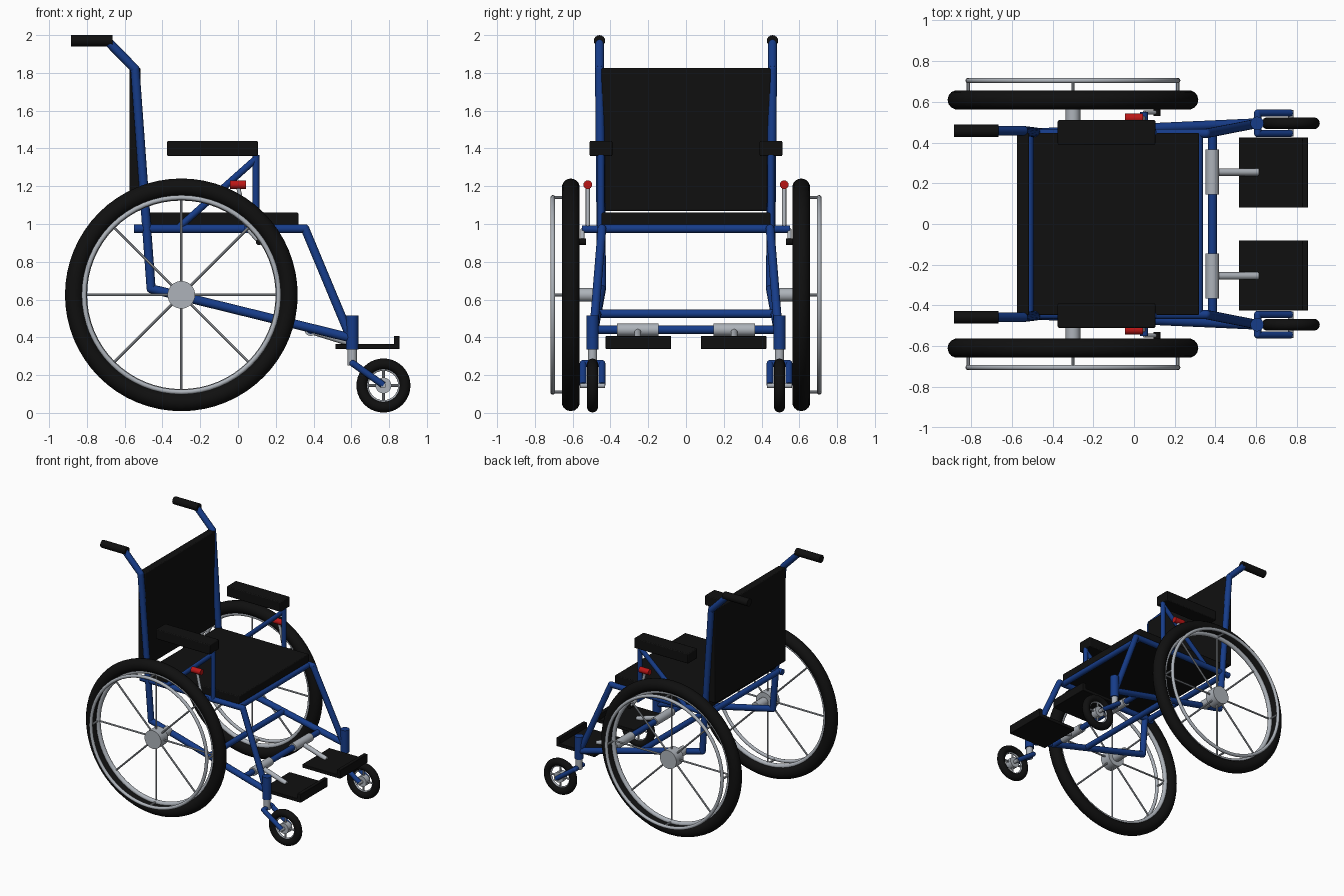
import bpy
import math
from mathutils import Vector

if "Cube" in bpy.data.objects:
    bpy.data.objects.remove(bpy.data.objects["Cube"], do_unlink=True)


def material(name, colour, metallic=0.0):
    m = bpy.data.materials.new(name)
    m.use_nodes = True
    m.diffuse_color = (*colour, 1)
    bsdf = m.node_tree.nodes["Principled BSDF"]
    bsdf.inputs["Base Color"].default_value = (*colour, 1)
    return m


BLUE = material("frame blue", (0.008, 0.045, 0.25))
BLACK = material("rubber and fabric black", (0.005, 0.005, 0.005))
SILVER = material("silver metal", (0.42, 0.45, 0.49))
RED = material("brake red", (0.5, 0.008, 0.008))


def finish(name, mat, smooth=True):
    ob = bpy.context.object
    ob.name = ob.data.name = name
    ob.data.materials.append(mat)
    if smooth:
        bpy.ops.object.shade_smooth_by_angle(angle=math.radians(40))
    return ob


def rod(name, a, b, r, mat, sides=16):
    """Round bar between two points."""
    a, b = Vector(a), Vector(b)
    d = b - a
    bpy.ops.mesh.primitive_cylinder_add(vertices=sides, radius=r, depth=d.length,
                                        location=(a + b) / 2)
    bpy.context.object.rotation_euler = d.to_track_quat('Z', 'Y').to_euler()
    return finish(name, mat)


def ball(name, p, r, mat):
    bpy.ops.mesh.primitive_uv_sphere_add(segments=16, ring_count=8, radius=r, location=p)
    return finish(name, mat)


def tube(name, points, r, mat):
    """Bent tube: one rod per leg, rounded at the bends."""
    for i, (a, b) in enumerate(zip(points, points[1:])):
        rod(f"{name}_{i + 1}", a, b, r, mat)
    for i, p in enumerate(points[1:-1]):
        ball(f"{name}_bend_{i + 1}", p, r, mat)


def box(name, lo, hi, mat, bevel=0.006):
    lo, hi = Vector(lo), Vector(hi)
    bpy.ops.mesh.primitive_cube_add(size=1, location=(lo + hi) / 2)
    ob = bpy.context.object
    ob.scale = hi - lo
    bpy.ops.object.transform_apply(location=False, rotation=False, scale=True)
    mod = ob.modifiers.new("soft edge", 'BEVEL')
    mod.width = bevel
    mod.segments = 2
    return finish(name, mat)


def ring(name, centre, major, minor, mat, seg=64):
    """Upright torus whose axle runs along y."""
    bpy.ops.mesh.primitive_torus_add(location=centre, rotation=(math.pi / 2, 0, 0),
                                     major_radius=major, minor_radius=minor,
                                     major_segments=seg, minor_segments=14)
    return finish(name, mat)


def spokes(name, centre, count, length, r):
    c = Vector(centre)
    for i in range(count):
        t = math.tau * i / count
        rod(f"{name}_{i + 1}", c, c + length * Vector((math.cos(t), 0, math.sin(t))),
            r, SILVER, 8)


# Seat and backrest
box("seat", (-0.495, -0.447, 0.995), (0.32, 0.447, 1.06), BLACK)
box("backrest", (-0.575, -0.447, 1.07), (-0.515, 0.447, 1.825), BLACK)

# Cross bars joining the two sides
for name, x, z, w in (("front_seat_bar", 0.318, 0.975, 0.45),
                      ("rear_seat_bar", -0.515, 0.975, 0.45),
                      ("lower_cross_bar", 0.075, 0.525, 0.47),
                      ("footrest_bar", 0.385, 0.44, 0.485)):
    rod(name, (x, -w, z), (x, w, z), 0.022, BLUE)

for s, side in ((1, "left"), (-1, "right")):
    def P(x, y, z):
        return (x, s * y, z)

    def N(part):
        return f"{side}_{part}"

    # Side frame: back post, lower rail, seat rail and front leg
    tube(N("back_frame"), [P(-0.69, 0.458, 1.968), P(-0.545, 0.458, 1.82),
                           P(-0.46, 0.447, 0.657), P(0.605, 0.495, 0.395)], 0.024, BLUE)
    tube(N("seat_frame"), [P(-0.55, 0.445, 0.975), P(0.355, 0.445, 0.975),
                           P(0.595, 0.492, 0.40)], 0.023, BLUE)
    rod(N("push_grip"), P(-0.885, 0.458, 1.97), P(-0.665, 0.458, 1.97), 0.03, BLACK)

    # Armrest
    lo, hi = sorted((s * 0.39, s * 0.51))
    box(N("armrest_pad"), (-0.375, lo, 1.36), (0.105, hi, 1.44), BLACK)
    rod(N("armrest_post"), P(0.095, 0.45, 0.975), P(0.095, 0.45, 1.365), 0.018, BLUE)
    rod(N("armrest_brace"), P(-0.31, 0.45, 0.985), P(0.095, 0.45, 1.345), 0.018, BLUE)

    # Parking brake
    rod(N("brake_mount"), P(0.05, 0.445, 0.972), P(0.05, 0.55, 0.972), 0.02, BLUE)
    rod(N("brake_lever"), P(0.05, 0.52, 0.972), P(0.0, 0.52, 1.2), 0.011, SILVER)
    rod(N("brake_grip"), P(-0.043, 0.52, 1.208), P(0.043, 0.52, 1.208), 0.023, RED)
    rod(N("brake_arm"), P(0.05, 0.548, 0.972), P(0.112, 0.548, 0.905), 0.01, SILVER)
    rod(N("brake_shoe"), P(0.112, 0.53, 0.905), P(0.112, 0.565, 0.905), 0.017, BLACK)

    # Drive wheel with hand rim
    c = P(-0.30, 0.61, 0.625)
    ring(N("wheel_tyre"), c, 0.568, 0.048, BLACK)
    ring(N("wheel_rim"), c, 0.517, 0.018, SILVER)
    spokes(N("wheel_spoke"), c, 8, 0.52, 0.007)
    rod(N("wheel_hub"), P(-0.30, 0.565, 0.625), P(-0.30, 0.655, 0.625), 0.073, SILVER, 32)
    rod(N("wheel_axle"), P(-0.30, 0.455, 0.625), P(-0.30, 0.60, 0.625), 0.036, SILVER)
    ring(N("hand_rim"), P(-0.30, 0.705, 0.625), 0.515, 0.013, SILVER)
    for i in range(4):
        t = math.tau * i / 4
        x, z = -0.30 + 0.515 * math.cos(t), 0.625 + 0.515 * math.sin(t)
        rod(N(f"hand_rim_stub_{i + 1}"), P(x, 0.61, z), P(x, 0.705, z), 0.008, SILVER, 8)

    # Caster: head tube, stem, fork and small wheel
    rod(N("caster_head"), P(0.605, 0.495, 0.335), P(0.605, 0.495, 0.515), 0.033, BLUE)
    rod(N("caster_stem"), P(0.605, 0.495, 0.25), P(0.605, 0.495, 0.35), 0.025, SILVER)
    tube(N("caster_fork"), [P(0.77, 0.445, 0.147), P(0.608, 0.445, 0.262),
                            P(0.608, 0.545, 0.262), P(0.77, 0.545, 0.147)], 0.018, BLUE)
    c = P(0.77, 0.495, 0.145)
    ring(N("caster_tyre"), c, 0.114, 0.029, BLACK, 40)
    ring(N("caster_rim"), c, 0.086, 0.008, SILVER, 40)
    spokes(N("caster_spoke"), c, 4, 0.088, 0.008)
    rod(N("caster_hub"), P(0.77, 0.47, 0.145), P(0.77, 0.52, 0.145), 0.042, SILVER, 24)
    rod(N("caster_axle"), P(0.77, 0.43, 0.145), P(0.77, 0.56, 0.145), 0.014, SILVER)

    # Footrest: clamp, arm, plate and raised toe edge
    rod(N("footrest_clamp"), P(0.385, 0.145, 0.44), P(0.385, 0.365, 0.44), 0.033, SILVER)
    rod(N("footrest_arm"), P(0.385, 0.255, 0.435), P(0.61, 0.255, 0.365), 0.018, SILVER)
    lo, hi = sorted((s * 0.08, s * 0.425))
    box(N("footplate"), (0.515, lo, 0.338), (0.855, hi, 0.365), BLACK, 0.003)
    box(N("toe_edge"), (0.825, lo, 0.35), (0.855, hi, 0.407), BLACK, 0.003)
